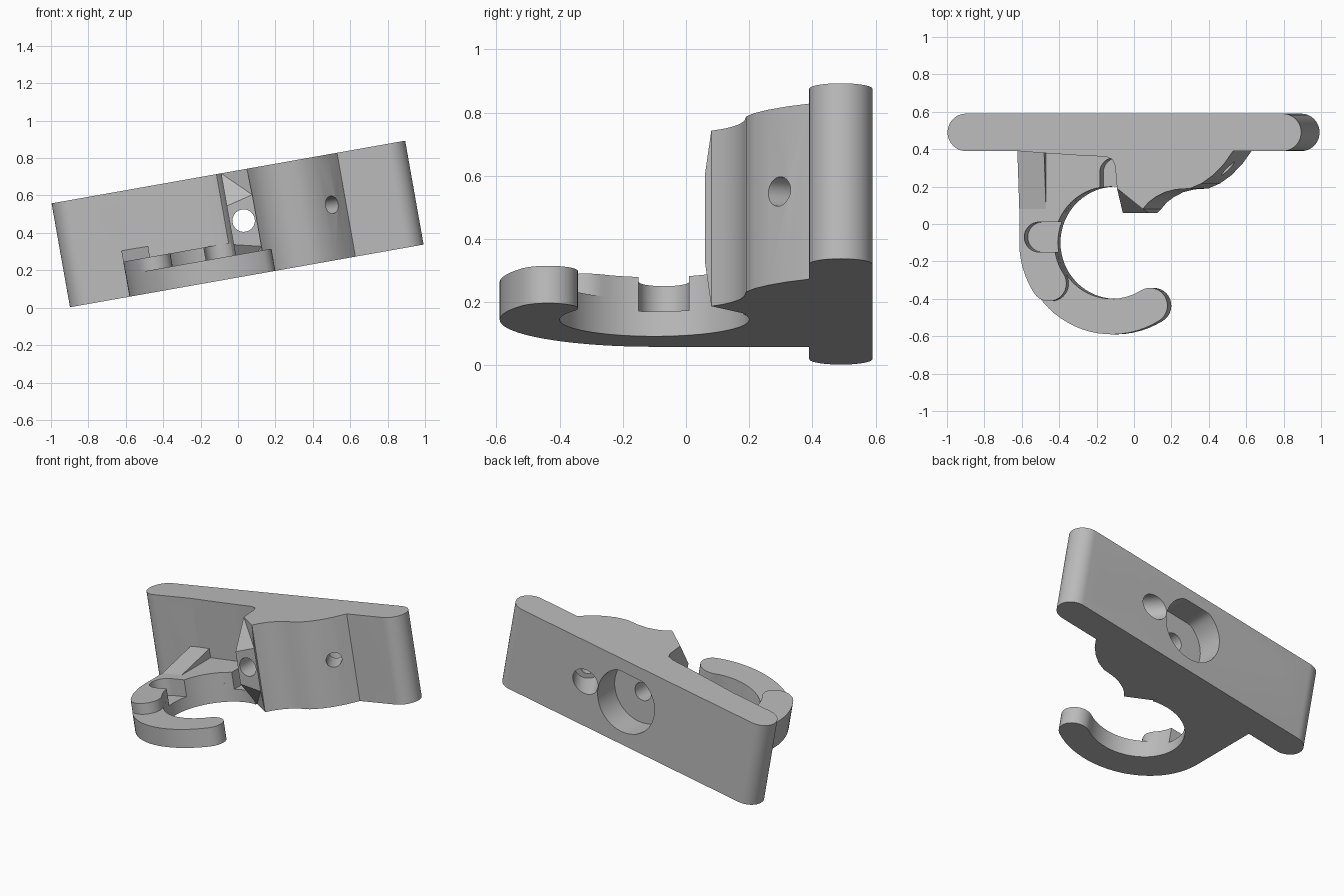
import bpy, bmesh, math
from mathutils import Matrix, Vector

cube = bpy.data.objects.get("Cube")
if cube:
    bpy.data.objects.remove(cube)

TILT = Matrix.Translation((0.047, 0, 0.17)) @ Matrix.Rotation(math.radians(-10.05), 4, "Y")
HEIGHT = 0.564
MID = HEIGHT / 2
CENTRE = Vector((-0.147, -0.1))
INNER, OUTER = 0.3, 0.49
BAND = (INNER + OUTER) / 2

grey = bpy.data.materials.new("plain grey")
grey.use_nodes = True
COLOUR = (0.5, 0.5, 0.5, 1)
grey.diffuse_color = COLOUR
grey.node_tree.nodes["Principled BSDF"].inputs["Base Color"].default_value = COLOUR


def finish(name, bm):
    bmesh.ops.recalc_face_normals(bm, faces=bm.faces)
    mesh = bpy.data.meshes.new(name)
    bm.to_mesh(mesh)
    bm.free()
    mesh.materials.append(grey)
    obj = bpy.data.objects.new(name, mesh)
    bpy.context.collection.objects.link(obj)
    return obj


def prism(name, outline, direction):
    """Extrude a closed 3D outline along a direction."""
    bm = bmesh.new()
    face = bm.faces.new([bm.verts.new(p) for p in outline])
    new = bmesh.ops.extrude_face_region(bm, geom=[face])["geom"]
    bmesh.ops.translate(bm, vec=direction, verts=[v for v in new if isinstance(v, bmesh.types.BMVert)])
    return finish(name, bm)


def slab(name, outline, low, high):
    return prism(name, [(x, y, low) for x, y in outline], (0, 0, high - low))


def arc(centre, radius, start, end, steps=24):
    angles = [math.radians(start + (end - start) * i / steps) for i in range(steps + 1)]
    return [(centre[0] + radius * math.cos(a), centre[1] + radius * math.sin(a)) for a in angles]


def drill(start, end, radius):
    """Round cutter between two points."""
    a, b = Vector(start), Vector(end)
    bm = bmesh.new()
    bmesh.ops.create_cone(bm, cap_ends=True, segments=40, radius1=radius, radius2=radius, depth=(b - a).length)
    turn = (b - a).to_track_quat("Z", "Y").to_matrix().to_4x4()
    bm.transform(Matrix.Translation((a + b) / 2) @ turn)
    return finish("drill", bm)


def cut(obj, cutters):
    for cutter in cutters:
        mod = obj.modifiers.new("cut", "BOOLEAN")
        mod.operation, mod.solver, mod.object = "DIFFERENCE", "EXACT", cutter
    graph = bpy.context.evaluated_depsgraph_get()
    graph.update()
    mesh = bpy.data.meshes.new_from_object(obj.evaluated_get(graph))
    obj.modifiers.clear()
    obj.data = mesh


# Mounting plate and the solid boss in front of it, as one outline
outline = arc((-0.86, 0.49), 0.1, 90, 270)
outline += [(-0.578, 0.39), (-0.45, 0.38), (-0.25, 0.367), (-0.1, 0.36), (-0.065, 0.345), (-0.05, 0.31)]
outline += [(-0.04, 0.19), (0.1, 0.08), (0.13, 0.115), (0.17, 0.145), (0.22, 0.17), (0.28, 0.185), (0.356, 0.19)]
outline += [(0.42, 0.217), (0.48, 0.26), (0.54, 0.32), (0.59, 0.39)]
outline += arc((0.86, 0.49), 0.1, -90, 90)
mount = slab("mounting_plate", outline, 0, HEIGHT)

# Bevelled tooth on the boss, mirrored about mid height
bm = bmesh.new()
corners = [(-0.04, 0.19, MID), (0.1, 0.08, MID), (0.105, 0.06, 0.14), (-0.04, 0.06, 0.105)]
top, low = [[bm.verts.new((x, y, MID + s * z)) for x, y, z in corners] for s in (1, -1)]
for ring in (top, low):
    bm.faces.new((ring[0], ring[1], ring[2]))
    bm.faces.new((ring[0], ring[2], ring[3]))
for i in range(4):
    j = (i + 1) % 4
    bm.faces.new((top[i], top[j], low[j], low[i]))
tooth = finish("clamp_tooth", bm)


# Open ring in two levels, each with a rounded end
def hook(name, end, low, high):
    a = math.radians(end)
    tip = CENTRE + BAND * Vector((math.cos(a), math.sin(a)))
    pts = [(-0.637, 0.395)] + arc(CENTRE, OUTER, 180, end)
    pts += arc(tip, OUTER - BAND, end, end + 180, 16)[1:-1]
    pts += arc(CENTRE, INNER, end, 69.8, 40) + [(-0.04, 0.395)]
    return slab(name, pts, low, high)


lower = hook("lower_hook", 301.6, 0, 0.12)
upper = hook("upper_hook", 213.5, 0.12, 0.19)

# Ramped rib from the ring up to the plate
ramp = [(0.08, 0.15), (0.395, 0.15), (0.395, 0.25), (0.08, 0.19)]
rib = prism("ramp_rib", [(-0.637, y, z) for y, z in ramp], (0.145, 0, 0))

# Back recess with a flattened roof
recess = []
for x, z in arc((0.035, 0.294), 0.21, 0, 352.5, 47):
    recess.append((x, 0.7, min(z, 0.48)))
cutters = [prism("recess", recess, (0, -0.29, 0))]

# Plate screw holes, centre bore and slanted bore with counterbore
cutters += [drill((x, 0.2, z), (x, 0.7, z), 0.07) for x, z in ((-0.63, 0.411), (0.704, 0.175))]
bore = drill((0.035, -0.05, 0.294), (0.035, 0.5, 0.294), 0.06)
cutters.append(bore)
exit_point, slant = Vector((0.34, 0.59, 0.295)), Vector((0.51, -0.86, 0))
cutters.append(drill(exit_point - slant * 0.2, exit_point + slant * 0.5, 0.047))
cutters.append(drill(exit_point - slant * 0.2, exit_point + slant * 0.18, 0.08))
cut(mount, cutters)
cut(tooth, [bore])

# Screw pockets opening into the ring, and blind screw holes
side = slab("side_pocket", arc((-0.53, -0.07), 0.08, 90, 270) + [(-0.35, -0.15), (-0.35, 0.01)], 0.08, 0.3)
back = slab("back_pocket", arc((-0.12, 0.275), 0.08, 0, 180) + [(-0.2, 0.1), (-0.04, 0.1)], 0.08, 0.3)
pockets = [side, back]
blind = [drill((x, y, 0.03), (x, y, 0.3), 0.047) for x, y in ((-0.53, -0.07), (-0.12, 0.28), (-0.18, -0.48))]
cut(lower, pockets + blind)
cut(upper, pockets)

for cutter in cutters + pockets + blind:
    bpy.data.objects.remove(cutter)

# Tilt every part into place and smooth the curved walls
bpy.ops.object.select_all(action="DESELECT")
for part in (mount, tooth, lower, upper, rib):
    part.data.transform(TILT)
    part.select_set(True)
    bpy.context.view_layer.objects.active = part
bpy.ops.object.shade_smooth_by_angle(angle=math.radians(30))
